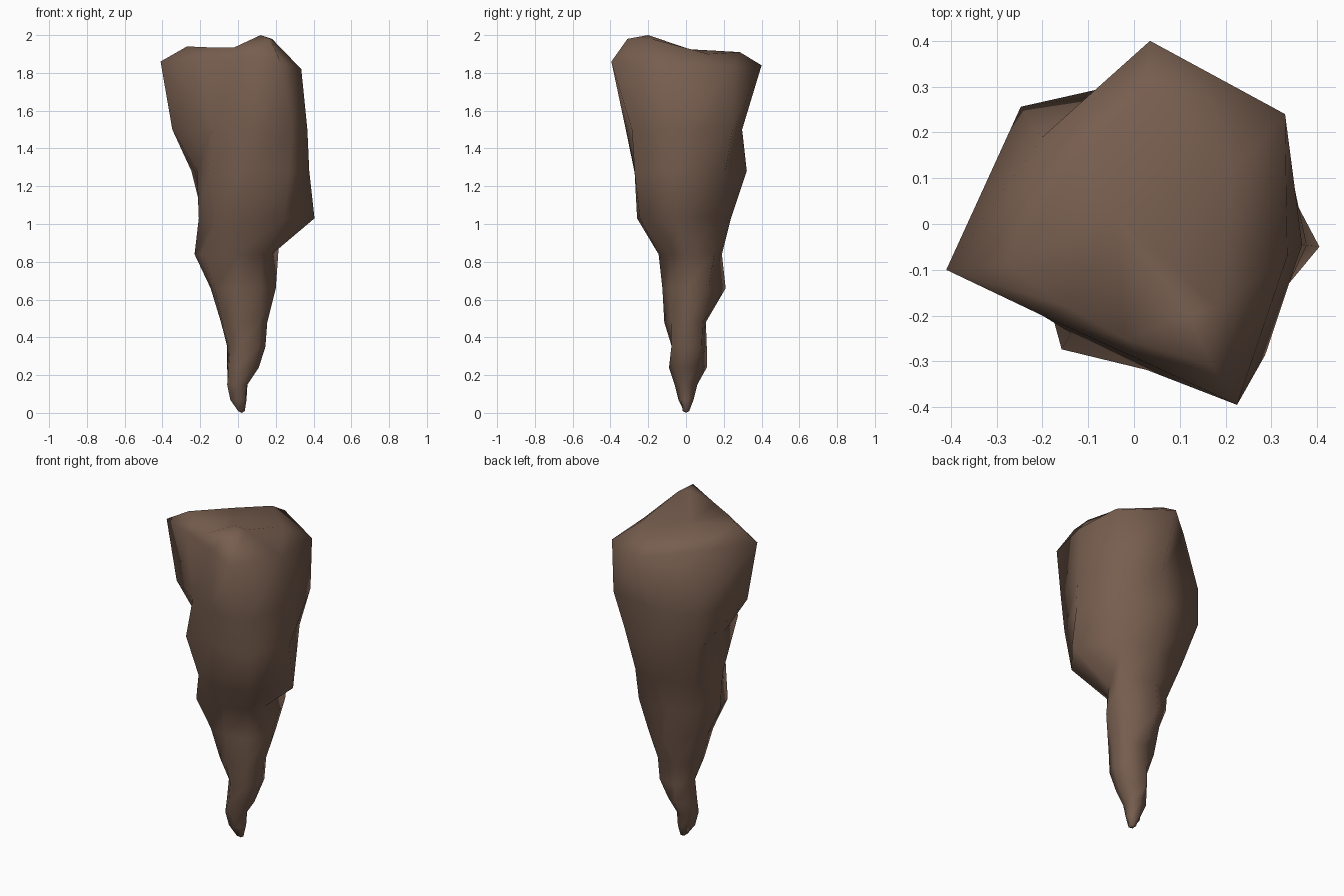
import bpy, bmesh, math

# brown rock colour
rock = bpy.data.materials.new("brown_rock")
rock.diffuse_color = (0.185, 0.112, 0.078, 1)

# directions (degrees) in which the cross-sections are measured
SPIKE_ANGLES = (0, 35, 90, 145, 180, 215, 270, 325)
TRUNK_ANGLES = (-7, 38, 82, 134, 195, 240, 275, 315)

# height: distance from the axis in each direction
SPIKE = {
    0.01: (.036, .03, .014, -.004, -.010, -.004, .012, .030),
    0.07: (.045, .045, .04, .03, .04, .05, .04, .045),
    0.15: (.05, .05, .06, .065, .055, .07, .06, .06),
    0.24: (.11, .10, .11, .07, .055, .06, .09, .10),
    0.35: (.145, .145, .11, .07, .05, .05, .075, .135),
    0.48: (.155, .155, .105, .11, .09, .10, .115, .14),
    0.66: (.20, .21, .21, .14, .145, .15, .125, .15),
    0.84: (.18, .26, .19, .18, .23, .23, .145, .15),
}
TRUNK = {
    1.03: (.408, .28, .24, .265, .215, .24, .26, .345),
    1.28: (.38, .34, .325, .355, .225, .316, .27, .385),
    1.50: (.37, .40, .30, .356, .36, .275, .32, .405),
}

# rim corners and raised points just inside the rim
RIM = ((.335, -.07, 1.82), (.33, .24, 1.81), (.035, .4, 1.84), (-.2, .19, 1.86),
       (-.41, -.1, 1.86), (-.2, -.2, 1.87), (.02, -.3, 1.87), (.225, -.395, 1.86))
CROWN = ((.18, -.18, 1.98), (.22, .12, 1.90), (.03, .285, 1.91), (-.13, .14, 1.91),
         (-.27, -.09, 1.94), (-.15, -.18, 1.935), (-.02, -.25, 1.935), (.17, -.31, 1.98))

bm = bmesh.new()
loops = []
for rings, angles in ((SPIKE, SPIKE_ANGLES), (TRUNK, TRUNK_ANGLES)):
    for z, radii in rings.items():
        loops.append([bm.verts.new((r * math.cos(math.radians(a)), r * math.sin(math.radians(a)), z))
                      for r, a in zip(radii, angles)])
for points in (RIM, CROWN):
    loops.append([bm.verts.new(p) for p in points])

# walls
for low, high in zip(loops, loops[1:]):
    for i in range(8):
        j = (i + 1) % 8
        bm.faces.new((low[i], low[j], high[j], high[i]))

# pointed tip and uneven top, with a raised peak beside a shallow dip
tip = bm.verts.new((.02, 0, 0))
peak = bm.verts.new((.12, -.2, 2.0))
dip = bm.verts.new((-.04, .02, 1.925))
for i in range(8):
    j = (i + 1) % 8
    bm.faces.new((tip, loops[0][j], loops[0][i]))
    centre = peak if i in (6, 7) else dip
    bm.faces.new((centre, loops[-1][i], loops[-1][j]))
bm.faces.new((peak, loops[-1][0], dip))
bm.faces.new((peak, dip, loops[-1][6]))

bmesh.ops.recalc_face_normals(bm, faces=bm.faces)
for f in bm.faces:
    f.smooth = True
mesh = bpy.data.meshes.new("rock_spike")
bm.to_mesh(mesh)
bm.free()
mesh.materials.append(rock)
bpy.context.collection.objects.link(bpy.data.objects.new("rock_spike", mesh))
